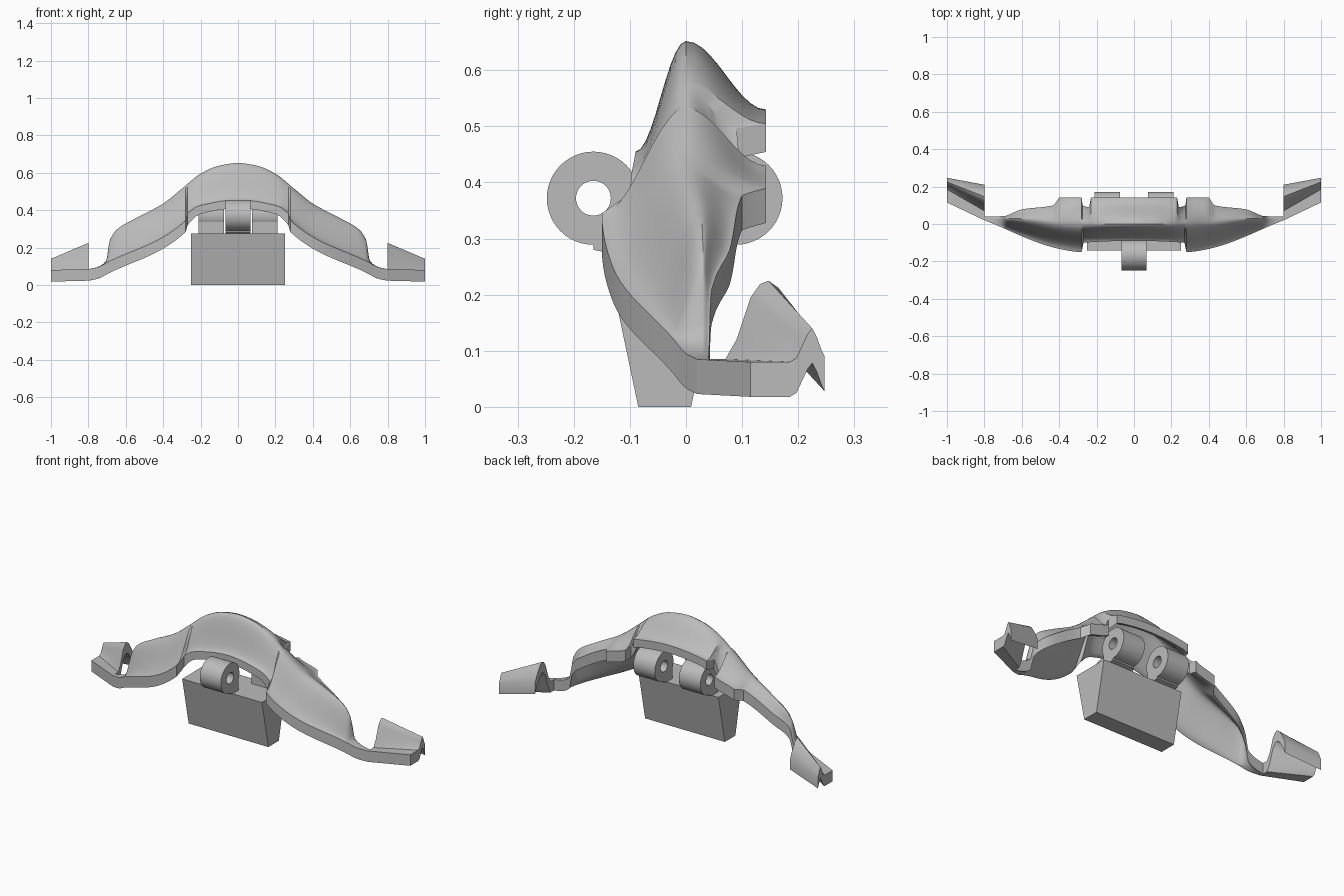
import bpy, bmesh, math

cube = bpy.data.objects.get("Cube")
if cube:
    bpy.data.objects.remove(cube, do_unlink=True)

grey = bpy.data.materials.new("plain grey")
grey.use_nodes = True
colour = (0.5, 0.5, 0.5, 1)
grey.diffuse_color = colour
grey.node_tree.nodes["Principled BSDF"].inputs["Base Color"].default_value = colour


def finish(name, bm, angle=30):
    bmesh.ops.recalc_face_normals(bm, faces=bm.faces)
    mesh = bpy.data.meshes.new(name)
    bm.to_mesh(mesh)
    bm.free()
    mesh.materials.append(grey)
    obj = bpy.data.objects.new(name, mesh)
    bpy.context.collection.objects.link(obj)
    bpy.ops.object.select_all(action="DESELECT")
    obj.select_set(True)
    bpy.context.view_layer.objects.active = obj
    bpy.ops.object.shade_smooth_by_angle(angle=math.radians(angle))
    return obj


def curve(points):
    """Smooth curve through the points that never overshoots them."""
    n = len(points)
    slope = [(b[1] - a[1]) / (b[0] - a[0]) for a, b in zip(points, points[1:])]
    tangent = [0.0] * n
    tangent[-1] = slope[-1]
    for i in range(1, n - 1):
        a, b = slope[i - 1], slope[i]
        tangent[i] = 2 * a * b / (a + b) if a * b > 0 else 0.0

    def value(x):
        x = min(abs(x), points[-1][0])
        i = next(k for k in range(n - 1) if x <= points[k + 1][0])
        (x0, v0), (x1, v1) = points[i], points[i + 1]
        h = x1 - x0
        t = (x - x0) / h
        s = t * t * (3 - 2 * t)
        return (v0 + (v1 - v0) * s + h * tangent[i] * t * (1 - t) ** 2
                - h * tangent[i + 1] * t * t * (1 - t))
    return value


def thick_sheet(name, rows, depths):
    """Solid sheet: a grid of top points with a copy dropped straight down."""
    bm = bmesh.new()
    top = [[bm.verts.new(p) for p in row] for row in rows]
    low = [[bm.verts.new((x, y, z - d)) for x, y, z in row]
           for row, d in zip(rows, depths)]
    for grid in (top, low):
        for r, s in zip(grid, grid[1:]):
            for j in range(len(r) - 1):
                bm.faces.new((r[j], r[j + 1], s[j + 1], s[j]))
    for i in (0, -1):
        for j in range(len(top[0]) - 1):
            bm.faces.new((top[i][j], top[i][j + 1], low[i][j + 1], low[i][j]))
        for k in range(len(top) - 1):
            bm.faces.new((top[k][i], top[k + 1][i], low[k + 1][i], low[k][i]))
    return finish(name, bm)


def prism(name, outline, x0, x1):
    """Extrude a side outline of (y, z) points along x."""
    bm = bmesh.new()
    face = bm.faces.new([bm.verts.new((x0, y, z)) for y, z in outline])
    ext = bmesh.ops.extrude_face_region(bm, geom=[face])
    verts = [v for v in ext["geom"] if isinstance(v, bmesh.types.BMVert)]
    bmesh.ops.translate(bm, verts=verts, vec=(x1 - x0, 0, 0))
    return finish(name, bm)


# Arched shell: front edge, ridge and back edge as curves over x
front_y = curve([(0, -.09), (.27, -.1), (.28, -.15), (.4, -.133), (.8, .02)])
front_z = curve([(0, .455), (.2, .425), (.27, .38), (.28, .345), (.7, .12),
                 (.75, .095), (.8, .085)])
ridge_y = curve([(0, 0), (.3, 0), (.66, .03), (.8, .03)])
ridge_z = curve([(0, .652), (.1, .638), (.2, .595), (.3, .515), (.4, .435),
                 (.55, .355), (.65, .295), (.685, .24), (.705, .13),
                 (.75, .096), (.8, .085)])
back_y = curve([(0, .143), (.23, .143), (.24, .09), (.275, .1), (.28, .143),
                (.4, .143), (.43, .1), (.6, .078), (.7, .042), (.8, .04)])
back_z = curve([(0, .53), (.23, .505), (.28, .43), (.4, .39), (.6, .28),
                (.68, .21), (.705, .12), (.75, .095), (.8, .085)])
depth = curve([(0, .045), (.2, .045), (.28, .062), (.8, .062)])

STEPS = 10


def section(x):
    f, r, b = front_y(x), ridge_y(x), back_y(x)
    pts = []
    for i in range(-STEPS, STEPS + 1):
        t = abs(i) / STEPS
        edge_y, edge_z = (f, front_z(x)) if i < 0 else (b, back_z(x))
        bell = (1 + math.cos(math.pi * t)) / 2
        pts.append((x, r + (edge_y - r) * t, edge_z + (ridge_z(x) - edge_z) * bell))
    return pts


half = {round(k * .02, 3) for k in range(41)} | {.23, .27, .275, .43, .685, .69, .705}
stations = sorted(half | {-x for x in half})
thick_sheet("arched_shell", [section(x) for x in stations],
            [depth(x) for x in stations])

# Flared clips at both ends of the shell
inner = [(.02, .085), (.07, .085), (.09, .12), (.115, .195), (.132, .219),
         (.147, .225), (.165, .212), (.188, .175), (.21, .13)]
outer = [(.115, .08), (.185, .08), (.197, .087), (.21, .115), (.217, .13),
         (.225, .14), (.233, .125), (.242, .1), (.247, .09)]
for side, label in ((1, "left"), (-1, "right")):
    rows = []
    for k in range(6):
        t = k / 5
        rows.append([(side * (.8 + .2 * t), a[0] + (b[0] - a[0]) * t,
                      a[1] + (b[1] - a[1]) * t) for a, b in zip(inner, outer)])
    thick_sheet(label + "_end_clip", rows, [.062] * len(rows))

# Tapered block in two mirrored halves about a middle plane
MID = -.038
TOP = .275
for side, label in ((-1, "front"), (1, "back")):
    outline = [(MID, 0), (MID + side * .047, 0),
               (MID + side * .105, TOP), (MID, TOP)]
    prism(label + "_block_half", outline, -.25, .25)


# Hinge knuckles: bored rings on short feet
def knuckle(name, side, x0, x1):
    cy, cz, n = MID + side * .127, .372, 48
    bm = bmesh.new()
    loops = []
    for x, radius in ((x0, .083), (x1, .083), (x1, .031), (x0, .031)):
        loops.append([bm.verts.new((x, cy + radius * math.cos(math.tau * i / n),
                                    cz + radius * math.sin(math.tau * i / n)))
                      for i in range(n)])
    for a, b in zip(loops, loops[1:] + loops[:1]):
        for i in range(n):
            j = (i + 1) % n
            bm.faces.new((a[i], a[j], b[j], b[i]))
    finish(name, bm)
    near, far = cy - side * .075, cy
    prism(name + "_foot", [(near, TOP - .01), (far, TOP + .005),
                           (far, cz - .05), (near, cz)], x0, x1)


knuckle("front_knuckle", -1, -.066, .066)
knuckle("back_left_knuckle", 1, .075, .21)
knuckle("back_right_knuckle", 1, -.21, -.075)
